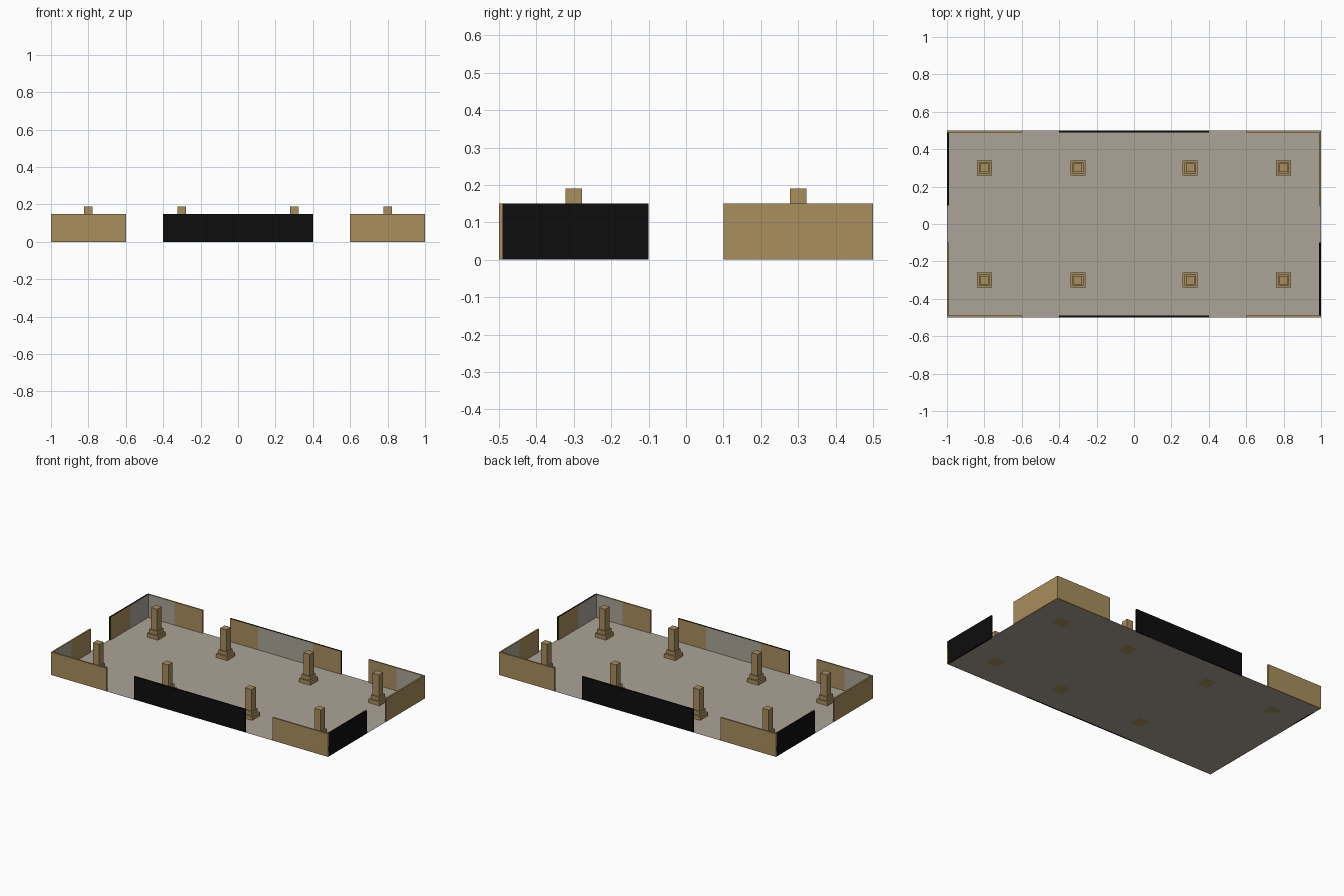
import bpy, bmesh
from mathutils import Matrix, Vector

if "Cube" in bpy.data.objects:
    bpy.data.objects.remove(bpy.data.objects["Cube"])


def material(name, rgb):
    def lin(c):
        c /= 255
        return c / 12.92 if c < 0.04045 else ((c + 0.055) / 1.055) ** 2.4
    m = bpy.data.materials.new(name)
    m.diffuse_color = (*[lin(c) for c in rgb], 1)
    m.use_nodes = True
    m.node_tree.nodes["Principled BSDF"].inputs["Base Color"].default_value = m.diffuse_color
    return m


TAN = material("tan stone", (168, 142, 93))
BLACK = material("black panel", (13, 13, 13))
GREY = material("warm grey", (172, 164, 151))


def finish(name, bm, mats):
    me = bpy.data.meshes.new(name)
    bm.to_mesh(me)
    bm.free()
    for m in mats:
        me.materials.append(m)
    ob = bpy.data.objects.new(name, me)
    bpy.context.collection.objects.link(ob)
    return ob


def add_box(bm, size, centre):
    return bmesh.ops.create_cube(
        bm, size=1, matrix=Matrix.Translation(centre) @ Matrix.Diagonal((*size, 1)))


# floor sheet
bm = bmesh.new()
bmesh.ops.create_grid(bm, x_segments=1, y_segments=1, size=1,
                      matrix=Matrix.Diagonal((1, 0.5, 1, 1)))
finish("floor", bm, [GREY])

HEIGHT, THICK = 0.15, 0.01


def wall(name, axis, side, lo, hi, grey_lo, grey_hi, outer):
    """Thin wall along axis (0=x, 1=y); its inner face is grey between two marks, tan elsewhere."""
    edge = (0.5 if axis == 0 else 1.0) * side
    size, centre = [THICK, THICK, HEIGHT], [0, 0, HEIGHT / 2]
    size[axis], centre[axis] = hi - lo, (lo + hi) / 2
    centre[1 - axis] = edge - side * THICK / 2
    bm = bmesh.new()
    add_box(bm, size, centre)
    along = Vector((1, 0, 0)) if axis == 0 else Vector((0, 1, 0))
    for cut in (grey_lo, grey_hi):
        if lo < cut < hi:
            bmesh.ops.bisect_plane(bm, geom=bm.verts[:] + bm.edges[:] + bm.faces[:],
                                   plane_co=along * cut, plane_no=along)
    bm.normal_update()
    for f in bm.faces:
        if f.normal[1 - axis] * side < -0.5:
            mid = f.calc_center_median()[axis]
            f.material_index = 2 if grey_lo < mid < grey_hi else 1
    finish(name, bm, [outer, TAN, GREY])


# walls: the two halves match under a half turn
for s, label in ((-1, "front"), (1, "back")):
    wall(label + "_left_wall", 0, s, -1, -0.6, -1, -0.8, TAN)
    wall(label + "_middle_wall", 0, s, -0.4, 0.4, -0.2, 0.2, BLACK)
    wall(label + "_right_wall", 0, s, 0.6, 1, 0.8, 1, TAN)
for s, label in ((-1, "left"), (1, "right")):
    wall(label + "_side_front_wall", 1, s, -0.5, -0.1, -0.5, -0.3, BLACK if s > 0 else TAN)
    wall(label + "_side_back_wall", 1, s, 0.1, 0.5, 0.3, 0.5, TAN if s > 0 else BLACK)

# square pillars on two-step plinths
for x in (-0.8, -0.3, 0.3, 0.8):
    for y in (-0.3, 0.3):
        bm = bmesh.new()
        for w, z0, z1 in ((0.08, 0, 0.025), (0.06, 0.025, 0.05), (0.045, 0.05, 0.19)):
            add_box(bm, (w, w, z1 - z0), (x, y, (z0 + z1) / 2))
        finish("pillar", bm, [TAN])
